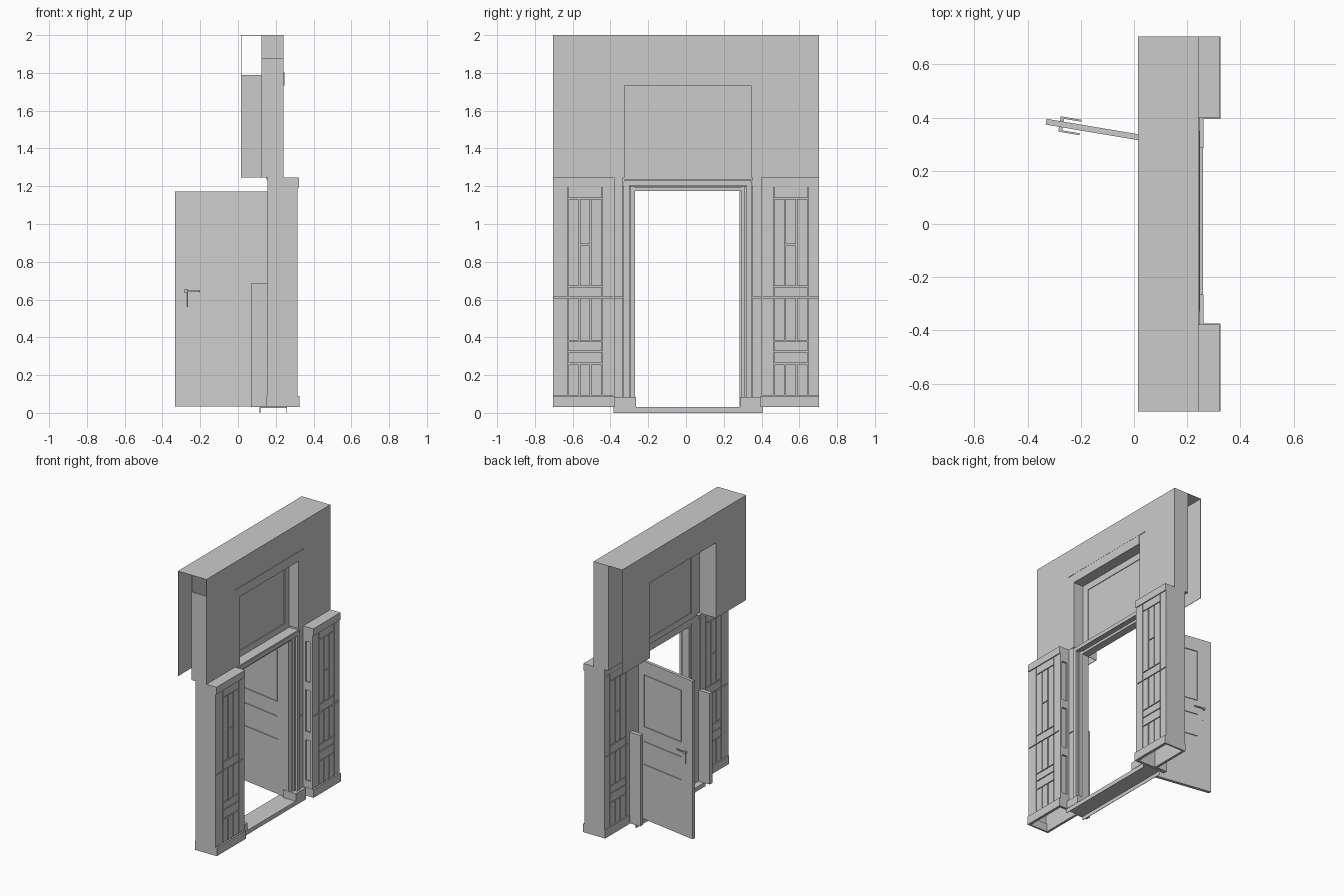
import bpy
import math

if "Cube" in bpy.data.objects:
    bpy.data.objects.remove(bpy.data.objects["Cube"])

GREY = (0.6, 0.6, 0.6, 1)
mat = bpy.data.materials.new("plain_grey")
mat.use_nodes = True
mat.diffuse_color = GREY
mat.node_tree.nodes["Principled BSDF"].inputs["Base Color"].default_value = GREY

FACES = [(0, 2, 3, 1), (4, 5, 7, 6), (0, 1, 5, 4), (2, 6, 7, 3), (0, 4, 6, 2), (1, 3, 7, 5)]


def build(name, boxes):
    """One object made of (x range, y range, z range) boxes."""
    verts, faces = [], []
    for xs, ys, zs in boxes:
        n = len(verts)
        verts += [(x, y, z) for x in sorted(xs) for y in sorted(ys) for z in sorted(zs)]
        faces += [tuple(n + i for i in f) for f in FACES]
    mesh = bpy.data.meshes.new(name)
    mesh.from_pydata(verts, [], faces)
    mesh.materials.append(mat)
    obj = bpy.data.objects.new(name, mesh)
    bpy.context.collection.objects.link(obj)
    return obj


def side_y(ys, left):
    """Mirror a y range to the other side of the doorway, kept within the wall."""
    return ys if not left else tuple(min(0.02 - y, END) for y in ys)


def tube(xs, ys, zs, t=0.003):
    """Four thin walls, open at the bottom and top."""
    (x0, x1), (y0, y1) = sorted(xs), sorted(ys)
    return [((x0, x0 + t), (y0, y1), zs), ((x1 - t, x1), (y0, y1), zs),
            ((x0, x1), (y0, y0 + t), zs), ((x0, x1), (y1 - t, y1), zs)]


def sheet(xs, gap, head):
    """A thin wall across the whole width with an opening in it."""
    return [(xs, (-END, gap[0]), (CAP, TOP)), (xs, (gap[1], END), (CAP, TOP)),
            (xs, gap, (head, TOP))]


END = 0.705
OPEN = (-0.325, 0.345)
REAR_OPEN = (-0.365, 0.39)
BASE, CAP, TOP = 0.03, 1.245, 2.0
HEAD, LINTEL, NOTCH = 1.79, 1.733, 1.88
BACK, MID, FRONT, T = 0.015, 0.125, 0.242, 0.003

# Hollow upper wall: front sheet, middle sheet and ends, the right end open near the top
build("upper_wall", sheet((FRONT - T, FRONT), OPEN, HEAD)
      + sheet((MID, MID + T), REAR_OPEN, HEAD) + [
    ((MID, FRONT), (-END, -END + T), (CAP, NOTCH)),
    ((MID, FRONT), (END - T, END), (CAP, TOP)),
    ((MID, FRONT), (-END, OPEN[0]), (CAP, CAP + T)),
    ((MID, FRONT), (OPEN[1], END), (CAP, CAP + T)),
    ((0.16, FRONT), (OPEN[0] - T, OPEN[0]), (CAP, HEAD)),
    ((0.16, FRONT), (OPEN[1], OPEN[1] + T), (CAP, HEAD)),
    ((BACK, FRONT), (-END, END), (TOP - 0.001, TOP))])

# Flush lintel board with a thin strip along its upper edge
build("lintel", [
    ((0.16, 0.245), OPEN, (LINTEL, 1.797)),
    ((0.235, 0.246), (-0.38, 0.4), (1.797, 1.801))])

# Rear lining with its deep reveal
DEEP = (BACK, 0.155)
build("rear_lining", sheet((BACK, BACK + T), REAR_OPEN, HEAD) + [
    (DEEP, (REAR_OPEN[0] - T, REAR_OPEN[0]), (CAP, HEAD)),
    (DEEP, (REAR_OPEN[1], REAR_OPEN[1] + T), (CAP, HEAD)),
    (DEEP, REAR_OPEN, (HEAD - T, HEAD))])

# Window above the door
WIN = (0.15, 0.166)
GLASS = (-0.275, 0.295)
build("window_frame", [
    (WIN, (REAR_OPEN[0], GLASS[0]), (1.235, HEAD)),
    (WIN, (GLASS[1], REAR_OPEN[1]), (1.235, HEAD)),
    (WIN, GLASS, (1.235, 1.28)),
    (WIN, GLASS, (1.685, HEAD))])
build("window_panel", [((0.155, 0.161), GLASS, (1.27, 1.69))])

# Plank layout of one panelled pilaster
stiles = [(-END, -0.625), (-0.445, -0.385)]
columns = [(-0.625, -0.565), (-0.565, -0.505), (-0.505, -0.445)]
middle = (-0.625, -0.445)
planks = [(s, z) for s in stiles for z in ((0.09, 0.61), (0.61, 1.195))]
planks += [(middle, z) for z in ((1.135, 1.195), (0.61, 0.67), (0.325, 0.38), (0.26, 0.325))]
planks += [(c, z) for c in columns for z in ((0.09, 0.26), (0.38, 0.61))]
planks += [(c, (0.67, 1.135)) for c in (columns[0], columns[2])]
planks += [(columns[1], z) for z in ((0.67, 0.89), (0.89, 1.135))]
GAP = 0.003

for left in (False, True):
    tag = "left" if left else "right"

    def y(a, b):
        return side_y((a, b), left)

    # Hollow pilaster core, planks, inner side framing, cap and foot
    build(tag + "_pilaster_core", tube((0.165, 0.307), y(-END, -0.39), (BASE, 1.2)))
    boards = []
    for ys, zs in planks:
        a, b = sorted(side_y(ys, left))
        a += GAP if a > -END else 0
        b -= GAP if b < END else 0
        for xs in ((0.155, 0.165), (0.307, 0.316)):
            boards.append((xs, (a, b), (zs[0] + GAP, zs[1] - GAP)))
    boards.append(((0.155, 0.316), y(-END, -0.7), (BASE, 1.2)))
    build(tag + "_pilaster_planks", boards)
    face = y(-0.39, -0.378)
    rails = [((0.245, 0.316), face, z) for z in
             ((0.09, 0.14), (0.43, 0.49), (0.79, 0.85), (1.14, 1.195))]
    build(tag + "_inner_panelling", rails + [
        (xs, face, (0.09, 1.195)) for xs in ((0.24, 0.258), (0.3, 0.316))])
    build(tag + "_pilaster_cap", [((0.155, 0.322), y(-END, -0.378), (1.193, CAP))])
    build(tag + "_pilaster_foot", tube((0.15, 0.325), y(-END, -0.375), (BASE, 0.09), 0.012))

    # Stepped door casing and plinth
    build(tag + "_door_casing", [
        ((0.16, 0.24), y(-0.39, -0.333), (BASE, 0.607)),
        ((0.16, 0.24), y(-0.39, -0.333), (0.613, CAP)),
        ((0.16, 0.232), y(-0.386, -0.29), (BASE, 1.2)),
        ((0.16, 0.248), y(-0.33, -0.3), (BASE, 1.23)),
        ((0.165, 0.22), y(-0.293, -0.27), (BASE, 1.2))])
    build(tag + "_casing_plinth", [((0.16, 0.262), y(-0.378, -0.265), (BASE, 0.085))])

    # Low post behind the wall
    build(tag + "_rear_post", [((0.07, 0.158), y(-0.4, -0.37), (BASE, 0.685))])

# Door head and hollow threshold
build("door_head", [
    ((0.16, 0.24), OPEN, (1.198, 1.235)),
    ((0.16, 0.248), (-0.3, 0.32), (1.203, 1.23)),
    ((0.165, 0.22), (-0.293, 0.313), (1.175, 1.193)),
    ((0.165, 0.21), (-0.293, 0.313), (1.19, 1.2))])
SILL = (-0.385, 0.405)
build("threshold", [
    ((0.115, 0.26), SILL, (BASE - 0.004, BASE)),
    ((0.115, 0.118), SILL, (0, BASE)),
    ((0.257, 0.26), SILL, (0, BASE))])

# Open door leaf, modelled from its hinge and swung inwards
WIDE, HALF = 0.543, 0.011
leaf, thin = (-HALF, HALF), (-0.004, 0.004)
inner = (-WIDE + 0.1, -0.1)
Z0, Z1 = 0.035, 1.172
door = build("door", [
    ((-WIDE, inner[0]), leaf, (Z0, Z1)),
    ((inner[1], 0), leaf, (Z0, Z1))] + [
    (inner, leaf, z) for z in ((Z0, 0.428), (0.432, 0.593), (0.597, 0.7), (1.075, Z1))])
field = (inner[0] + 0.004, inner[1] - 0.004)
panel = build("door_panel", [
    (inner, thin, (0.4, 1.08)),
    (field, (-0.01, 0.01), (0.704, 1.071))])

# Lever handles and key plates on both faces
parts = []
for s in (-1, 1):
    parts += [
        ((-0.492, -0.478), (s * HALF, s * 0.029), (0.638, 0.652)),
        ((-0.492, -0.412), (s * 0.022, s * 0.029), (0.641, 0.649)),
        ((-0.484, -0.478), (s * HALF, s * 0.015), (0.56, 0.65))]
handle = build("door_handle", parts)

for obj in (door, panel, handle):
    obj.location = (0.205, 0.295, 0)
    obj.rotation_euler.z = math.radians(-9.5)
